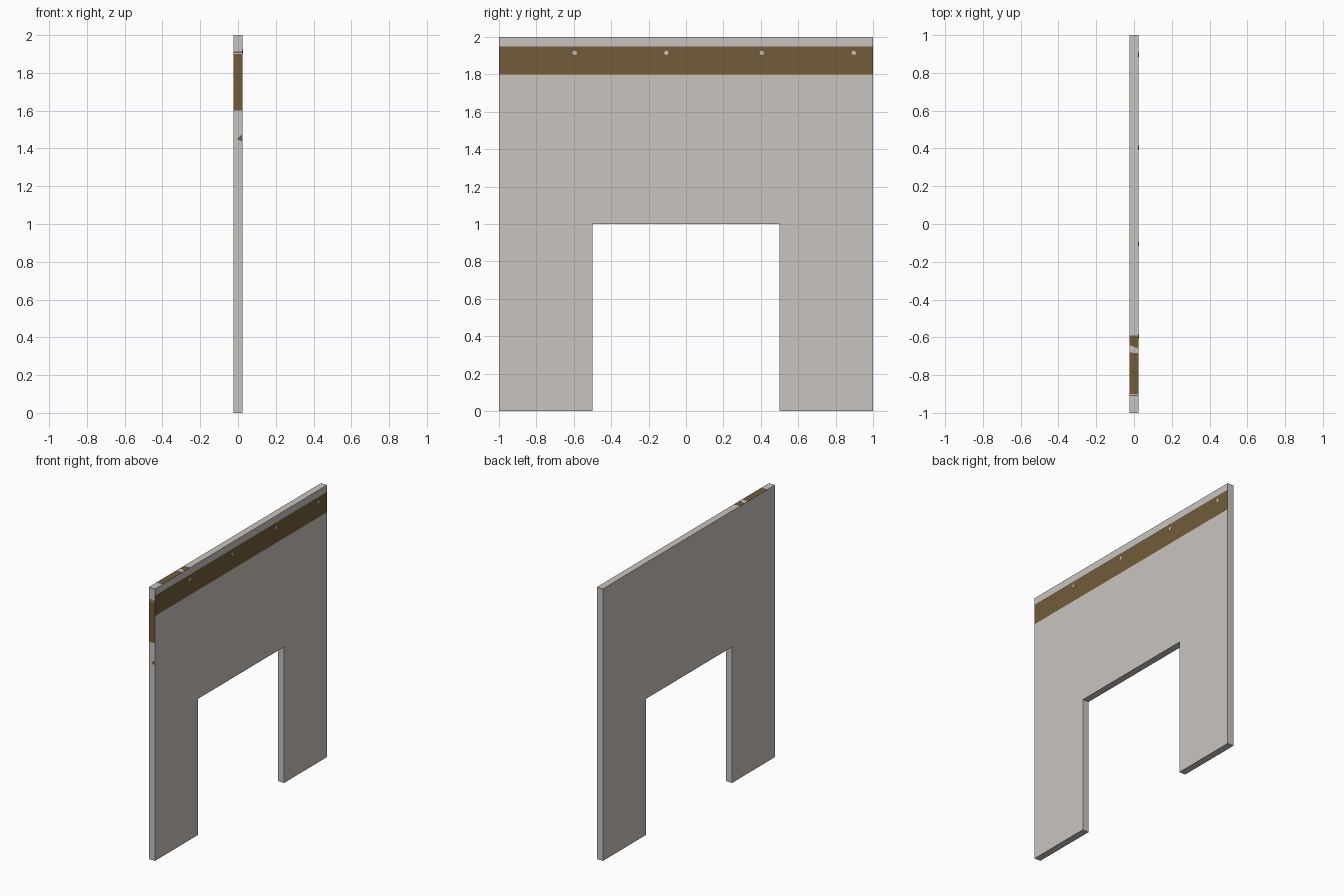
import bpy, bmesh, math
from mathutils import Vector

if "Cube" in bpy.data.objects:
    bpy.data.objects.remove(bpy.data.objects["Cube"])

def material(name, rgb):
    m = bpy.data.materials.new(name)
    m.diffuse_color = (*rgb, 1)
    m.use_nodes = True
    m.node_tree.nodes["Principled BSDF"].inputs["Base Color"].default_value = m.diffuse_color
    return m

plaster = material("plaster_grey", (0.584, 0.552, 0.521))
brown = material("brown_trim", (0.168, 0.107, 0.042))
T = 0.025  # half thickness

def add_object(name, bm, mats):
    me = bpy.data.meshes.new(name)
    bm.normal_update()
    bm.to_mesh(me)
    bm.free()
    for m in mats:
        me.materials.append(m)
    ob = bpy.data.objects.new(name, me)
    bpy.context.collection.objects.link(ob)
    return ob

def extrude(bm, points, offset):
    """Closed prism from a planar outline."""
    f = bm.faces.new([bm.verts.new(p) for p in points])
    r = bmesh.ops.extrude_face_region(bm, geom=[f])
    vs = [g for g in r["geom"] if isinstance(g, bmesh.types.BMVert)]
    bmesh.ops.translate(bm, verts=vs, vec=offset)
    # keep both caps
    bmesh.ops.recalc_face_normals(bm, faces=bm.faces)

# Wall slab with doorway
half = [(0.5, 1), (0.5, 0), (1, 0), (1, 2)]
outline = half + [(-y, z) for y, z in reversed(half)]
bm = bmesh.new()
extrude(bm, [(-T, y, z) for y, z in outline], (2 * T, 0, 0))

def cut(axis, value):
    n = Vector((0, 1, 0)) if axis == "y" else Vector((0, 0, 1))
    bmesh.ops.bisect_plane(bm, geom=bm.verts[:] + bm.edges[:] + bm.faces[:],
                           plane_co=n * value, plane_no=n, dist=1e-5)

for z in (1.6, 1.8, 1.9, 1.95):
    cut("z", z)
for y in (-0.9, -0.59):
    cut("y", y)

# Painted band on the right face, and patches on the front end and the top
bm.normal_update()
for f in bm.faces:
    c, n = f.calc_center_median(), f.normal
    band = n.x > 0.5 and 1.8 < c.z < 1.95
    end = n.y < -0.5 and c.y < -0.9 and 1.6 < c.z < 1.9
    top = n.z > 0.5 and c.z > 1.9 and -0.9 < c.y < -0.59
    f.material_index = 1 if band or end or top else 0
add_object("doorway_wall", bm, [plaster, brown])

# Small light spots along the band
bm = bmesh.new()
for y in (-0.595, -0.105, 0.405, 0.897):
    pts = [(T, y + 0.012 * math.cos(a), 1.915 + 0.012 * math.sin(a))
           for a in (math.tau * i / 8 for i in range(8))]
    extrude(bm, pts, (0.001, 0, 0))
add_object("band_spots", bm, [plaster])

# Light streak on the top patch
bm = bmesh.new()
extrude(bm, [(-T, -0.68, 2), (-T, -0.64, 2), (T, -0.66, 2), (T, -0.685, 2)][::1], (0, 0, 0.001))
add_object("top_streak", bm, [plaster])

# Brown chip and thin line on the front end
bm = bmesh.new()
extrude(bm, [(-0.005, -1, 1.45), (0.022, -1, 1.437), (0.022, -1, 1.475)], (0, -0.001, 0))
extrude(bm, [(-T, -1, 1.905), (T, -1, 1.905), (T, -1, 1.912), (-T, -1, 1.912)], (0, -0.001, 0))
add_object("end_marks", bm, [brown])

# Thin brown line on the top
bm = bmesh.new()
extrude(bm, [(-T, -0.911, 2), (T, -0.911, 2), (T, -0.905, 2), (-T, -0.905, 2)], (0, 0, 0.001))
add_object("top_line", bm, [brown])
